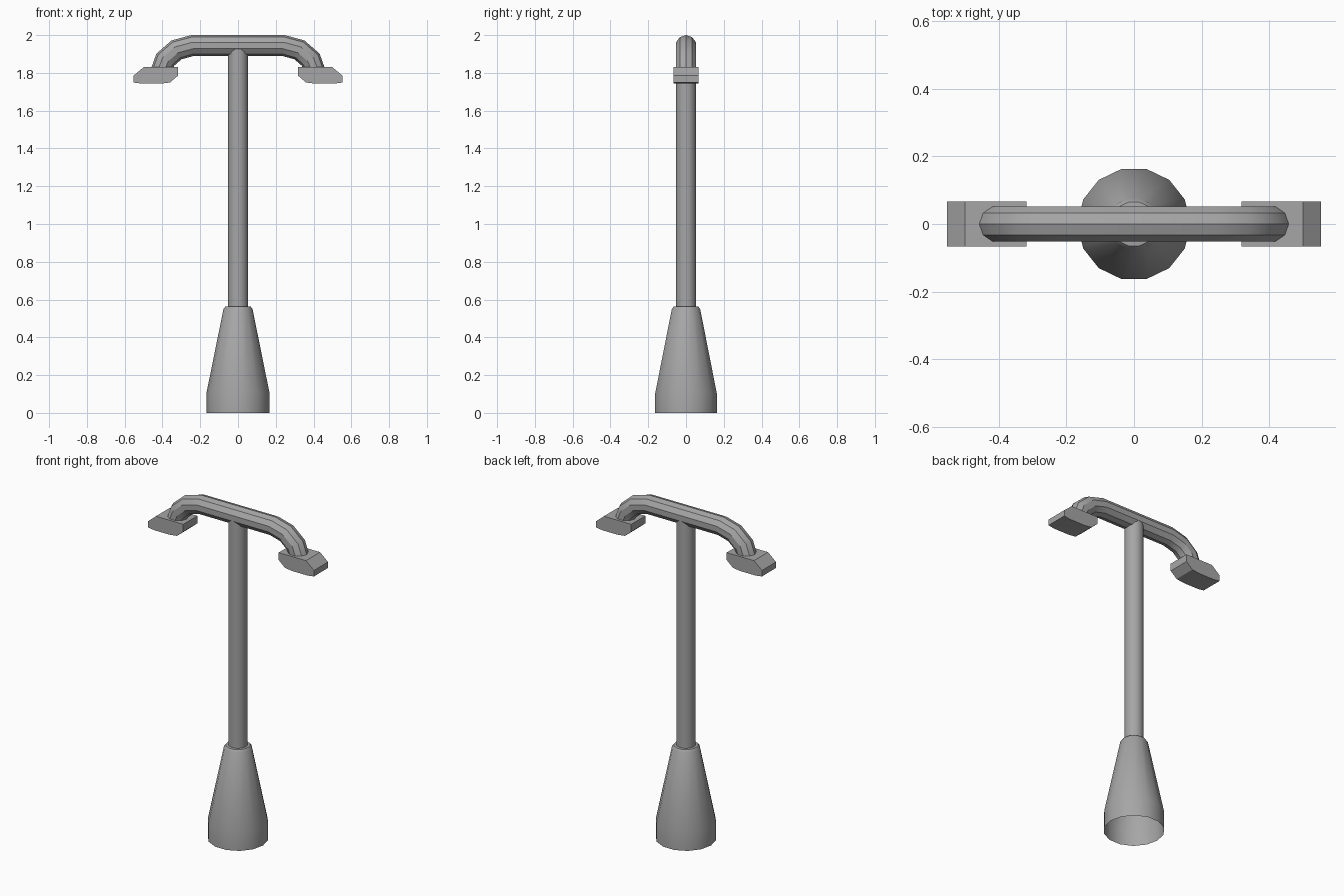
import bpy, bmesh, math
from mathutils import Vector

cube = bpy.data.objects.get("Cube")
if cube:
    bpy.data.objects.remove(cube, do_unlink=True)

metal = bpy.data.materials.new("grey_metal")
metal.use_nodes = True
metal.diffuse_color = (0.38, 0.38, 0.38, 1)
metal.node_tree.nodes["Principled BSDF"].inputs["Base Color"].default_value = metal.diffuse_color


def finish(name, bm, smooth=True, fix_normals=True):
    """Turn a bmesh into a named, shaded object."""
    if fix_normals:
        bmesh.ops.recalc_face_normals(bm, faces=bm.faces)
    mesh = bpy.data.meshes.new(name)
    bm.to_mesh(mesh)
    bm.free()
    mesh.materials.append(metal)
    obj = bpy.data.objects.new(name, mesh)
    bpy.context.collection.objects.link(obj)
    if smooth:
        bpy.ops.object.select_all(action='DESELECT')
        obj.select_set(True)
        bpy.context.view_layer.objects.active = obj
        bpy.ops.object.shade_smooth_by_angle(angle=math.radians(30))
    return obj


def skin(bm, rings):
    """Join successive rings of points with quads."""
    loops = [[bm.verts.new(p) for p in ring] for ring in rings]
    for a, b in zip(loops, loops[1:]):
        for i in range(len(a)):
            j = (i + 1) % len(a)
            bm.faces.new((a[i], a[j], b[j], b[i]))
    return loops


def lathe(name, profile, sides=14):
    """Revolve (radius, height) pairs about z, open at the bottom."""
    bm = bmesh.new()
    angles = [math.tau * i / sides for i in range(sides)]
    loops = skin(bm, [[(r * math.cos(a), r * math.sin(a), z) for a in angles]
                      for r, z in profile])
    bm.faces.new(loops[-1])
    return finish(name, bm, fix_normals=False)


def sweep(name, path, radius, sides=10):
    """Sweep a polygon along a path in the xz plane with mitred bends."""
    pts = [Vector((x, 0, z)) for x, z in path]
    rings = []
    for i, p in enumerate(pts):
        before = (p - pts[i - 1]).normalized() if i else None
        after = (pts[i + 1] - p).normalized() if i + 1 < len(pts) else None
        t_in, t_out = before or after, after or before
        tangent = (t_in + t_out).normalized()
        normal = Vector((-tangent.z, 0, tangent.x)) / tangent.dot(t_in)
        rings.append([p + radius * (math.cos(a) * normal + math.sin(a) * Vector((0, 1, 0)))
                      for a in (math.tau * k / sides for k in range(sides))])
    bm = bmesh.new()
    loops = skin(bm, rings)
    bm.faces.new(loops[0])
    bm.faces.new(loops[-1])
    return finish(name, bm)


def lamp_head(name, side, half_width=0.067):
    """Extrude the chamfered head outline across y."""
    outline = [(0.318, 1.83), (0.50, 1.83), (0.553, 1.785), (0.553, 1.749),
               (0.51, 1.743), (0.41, 1.743), (0.36, 1.749), (0.318, 1.785)]
    bm = bmesh.new()
    loops = skin(bm, [[(side * x, y, z) for x, z in outline]
                      for y in (-half_width, half_width)])
    for loop in loops:
        bm.faces.new(loop)
    return finish(name, bm, smooth=False)


# Flared base and post
lathe("base", [(0.167, 0), (0.167, 0.105), (0.077, 0.55), (0.067, 0.563), (0.045, 0.565)])
lathe("post", [(0.053, 0.555), (0.053, 1.93)])

# Double arm curving down on both sides
half_arm = [(0.24, 1.945), (0.325, 1.922), (0.385, 1.87), (0.412, 1.795)]
sweep("arm", [(-x, z) for x, z in reversed(half_arm)] + half_arm, 0.055)

# Lamp heads
lamp_head("left_lamp_head", 1)
lamp_head("right_lamp_head", -1)
